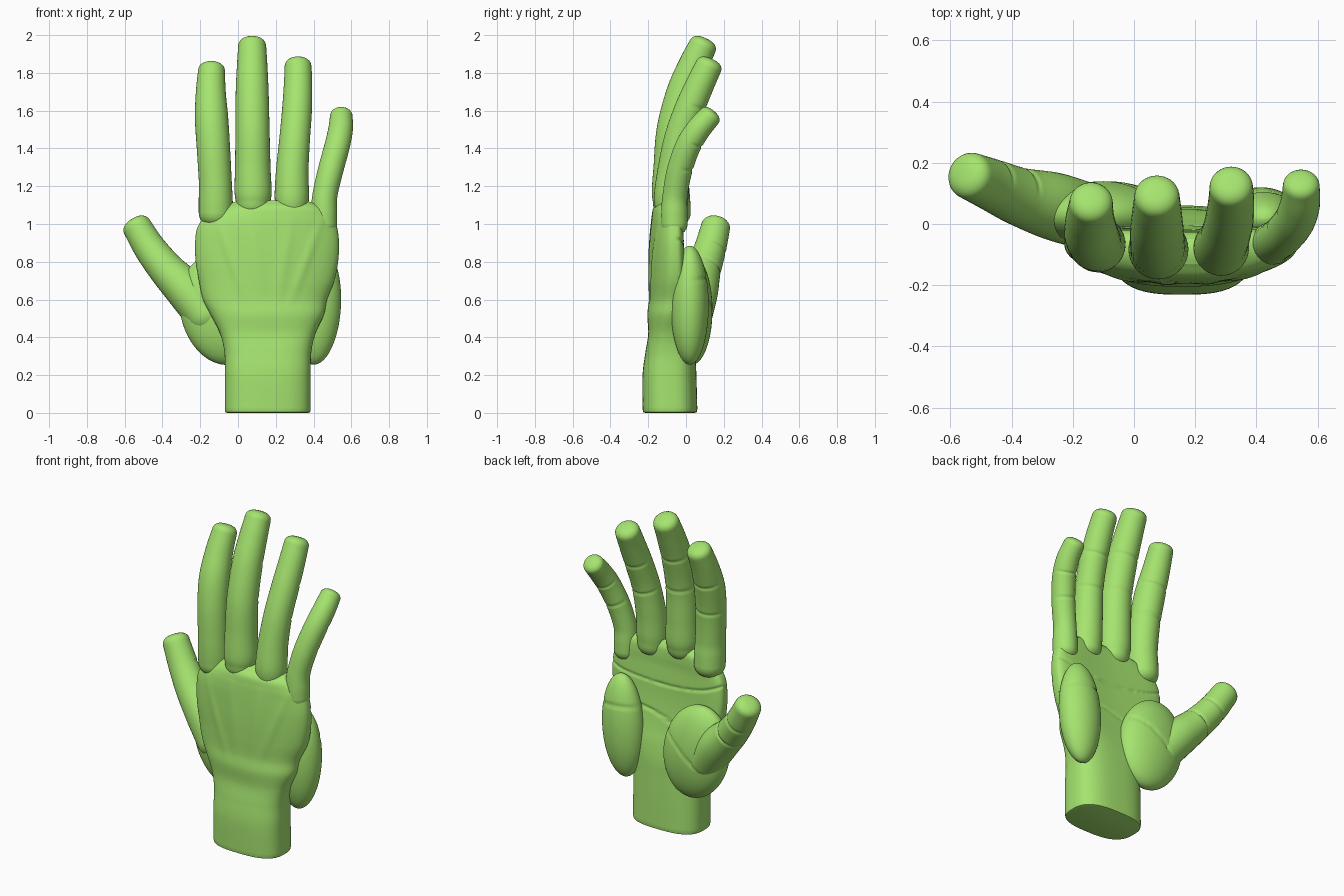
import bpy, bmesh, math
from mathutils import Vector, Matrix

if "Cube" in bpy.data.objects:
    bpy.data.objects.remove(bpy.data.objects["Cube"])

skin = bpy.data.materials.new("green_skin")
skin.diffuse_color = (0.38, 0.78, 0.16, 1)
skin.use_nodes = True
skin.node_tree.nodes["Principled BSDF"].inputs["Base Color"].default_value = skin.diffuse_color


def spline(rows, steps):
    """Catmull-Rom through rows of numbers."""
    P = [Vector(r) for r in rows]
    P = [P[0] * 2 - P[1]] + P + [P[-1] * 2 - P[-2]]
    out, n = [], len(rows) - 1
    for i in range(n):
        a, b, c, d = P[i:i + 4]
        for k in range(steps + (i == n - 1)):
            t = k / steps
            out.append(0.5 * (2 * b + (c - a) * t + (2 * a - 5 * b + 4 * c - d) * t * t
                              + (3 * b - a - 3 * c + d) * t ** 3))
    return out


def finish(name, bm):
    bmesh.ops.recalc_face_normals(bm, faces=bm.faces)
    me = bpy.data.meshes.new(name)
    bm.to_mesh(me)
    bm.free()
    ob = bpy.data.objects.new(name, me)
    bpy.context.collection.objects.link(ob)
    me.materials.append(skin)
    bpy.ops.object.select_all(action='DESELECT')
    bpy.context.view_layer.objects.active = ob
    ob.select_set(True)
    bpy.ops.object.shade_smooth_by_angle(angle=math.radians(60))
    return ob


def loft(rings):
    bm = bmesh.new()
    vs = [[bm.verts.new(p) for p in r] for r in rings]
    n = len(vs[0])
    for a, b in zip(vs, vs[1:]):
        for i in range(n):
            bm.faces.new((a[i], a[(i + 1) % n], b[(i + 1) % n], b[i]))
    bm.faces.new(vs[0][::-1])
    bm.faces.new(vs[-1])
    return bm


# palm lines, as x-z curves pressed into the palm side
LINES = [spline([Vector(p) for p in c], 24) for c in (
    [(0.56, 0.93, 0), (0.42, 0.89, 0), (0.15, 0.87, 0), (-0.08, 0.90, 0), (-0.24, 0.96, 0)],
    [(0.56, 0.70, 0), (0.38, 0.72, 0), (0.20, 0.69, 0), (0.02, 0.62, 0), (-0.14, 0.50, 0)])]


def press_lines(p):
    for line in LINES:
        d = min(math.hypot(p.x - q.x, p.z - q.y) for q in line[::2])
        p.y -= 0.009 * math.exp(-(d / 0.009) ** 2)


# wrist and palm: z, x left, x right, y front, y back, bow of the edges
SECTIONS = [
    (0.02, -0.07, 0.385, -0.23, 0.06, 0), (0.2, -0.07, 0.385, -0.23, 0.055, 0),
    (0.32, -0.072, 0.388, -0.215, 0.05, 0), (0.42, -0.095, 0.41, -0.2, 0.045, 0),
    (0.52, -0.145, 0.455, -0.205, 0.03, 0.02), (0.6, -0.185, 0.472, -0.195, 0.012, 0.03),
    (0.7, -0.207, 0.51, -0.195, -0.005, 0.04), (0.8, -0.224, 0.53, -0.195, -0.015, 0.045),
    (0.9, -0.227, 0.535, -0.192, -0.02, 0.045), (0.98, -0.215, 0.525, -0.188, -0.025, 0.045),
    (1.04, -0.17, 0.505, -0.182, -0.025, 0.04), (1.09, -0.08, 0.45, -0.17, -0.03, 0.03),
    (1.125, 0.0, 0.36, -0.13, -0.05, 0.01)]
KNUCKLES = (-0.12, 0.075, 0.285, 0.45)
N = 160
rows = [tuple(p) + tuple(q) for p, q in zip(spline([r[:3] for r in SECTIONS], 14),
                                            spline([r[3:] for r in SECTIONS], 14))]
rows = [(0.0, -0.055, 0.37, -0.215, 0.045, 0), (0.004, -0.067, 0.382, -0.227, 0.057, 0)] + rows
rings = []
for z, x0, x1, y0, y1, bow in rows:
    ring = []
    for i in range(N):
        a = 2 * math.pi * i / N
        c, s = math.cos(a), math.sin(a)
        cx = math.copysign(abs(c) ** 0.72, c)
        sy = math.copysign(abs(s) ** 0.72, s)
        p = Vector(((x0 + x1) / 2 + cx * (x1 - x0) / 2,
                    (y0 + y1) / 2 + sy * (y1 - y0) / 2 + bow * cx * cx, z))
        if s > 0.05:
            press_lines(p)
        elif s < -0.2 and 0.55 < z < 1.06:
            # tendons fanning from the wrist to each knuckle
            f = min(1, (z - 0.25) / 0.8)
            k = math.sin(math.pi * (z - 0.55) / 0.51)
            for kx in KNUCKLES:
                p.y -= 0.006 * k * math.exp(-((p.x - 0.16 - (kx - 0.16) * f) / 0.025) ** 2)
        ring.append(p)
    rings.append(ring)
finish("palm_and_wrist", loft(rings))


# muscle pads at the thumb and little-finger sides
def pad(name, centre, radii, tilt):
    bm = bmesh.new()
    bmesh.ops.create_uvsphere(bm, u_segments=96, v_segments=72, radius=1)
    m = (Matrix.Translation(centre) @ Matrix.Rotation(math.radians(tilt), 4, 'Y')
         @ Matrix.Diagonal((*radii, 1)))
    bmesh.ops.transform(bm, matrix=m, verts=bm.verts)
    for v in bm.verts:
        if v.co.y > centre[1]:
            press_lines(v.co)
    finish(name, bm)


pad("thumb_pad", (-0.095, 0.03, 0.545), (0.21, 0.11, 0.295), -14)
pad("outer_pad", (0.415, 0.02, 0.57), (0.13, 0.1, 0.315), 3)


# fingers: tubes with blunt domed ends and creases on the palm side
def finger(name, path, creases, sides=36):
    pos = spline([p[:3] for p in path], 18)
    rad = [v.x for v in spline([(p[3], 0, 0) for p in path], 18)]
    last = len(pos) - 1
    tang = [(pos[min(i + 1, last)] - pos[max(i - 1, 0)]).normalized() for i in range(last + 1)]
    length = [0]
    for a, b in zip(pos, pos[1:]):
        length.append(length[-1] + (b - a).length)
    dome = [(math.cos(a) ** 0.7, math.sin(a)) for a in
            [math.radians(d) for d in (15, 30, 45, 60, 72, 82, 88)]]
    stations = [(pos[0] - tang[0] * rad[0] * 0.8 * h, tang[0], rad[0] * w, -1) for w, h in dome[::-1]]
    stations += [(pos[i], tang[i], rad[i], length[i] / length[-1]) for i in range(last + 1)]
    stations += [(pos[-1] + tang[-1] * rad[-1] * 0.6 * h, tang[-1], rad[-1] * w, 2) for w, h in dome]
    rings = []
    for p, t, r, u in stations:
        n = Vector((0, 1, 0))
        n = (n - t * n.dot(t)).normalized()
        b = t.cross(n)
        dip = sum(math.exp(-((u - c) * length[-1] / 0.008) ** 2) for c in creases)
        ring = []
        for i in range(sides):
            a = 2 * math.pi * i / sides
            q = r * (1 - 0.08 * dip * max(0, math.cos(a)) ** 0.5)
            ring.append(p + n * q * math.cos(a) + b * q * math.sin(a))
        rings.append(ring)
    finish(name, loft(rings))


# each path point: x, y, z, radius; the wider root forms the knuckle
finger("index_finger", [(-0.118, -0.065, 1.06, 0.09), (-0.118, -0.068, 1.13, 0.09),
       (-0.12, -0.07, 1.22, 0.087), (-0.13, -0.06, 1.4, 0.088), (-0.14, -0.03, 1.56, 0.088),
       (-0.144, 0.02, 1.7, 0.079), (-0.14, 0.068, 1.812, 0.071)], (0.46, 0.72))
finger("middle_finger", [(0.08, -0.085, 1.11, 0.09), (0.08, -0.083, 1.17, 0.098),
       (0.078, -0.078, 1.3, 0.094), (0.077, -0.065, 1.5, 0.09), (0.075, -0.015, 1.7, 0.087),
       (0.075, 0.045, 1.85, 0.08), (0.075, 0.088, 1.942, 0.074)], (0.46, 0.72))
finger("ring_finger", [(0.285, -0.078, 1.08, 0.085), (0.285, -0.078, 1.15, 0.091),
       (0.287, -0.065, 1.28, 0.086), (0.3, -0.035, 1.45, 0.081), (0.312, 0.015, 1.6, 0.079),
       (0.318, 0.075, 1.74, 0.075), (0.318, 0.12, 1.835, 0.071)], (0.46, 0.72))
finger("little_finger", [(0.455, -0.062, 1.0, 0.07), (0.455, -0.062, 1.06, 0.07),
       (0.46, -0.058, 1.15, 0.066), (0.489, -0.035, 1.28, 0.067), (0.524, 0.01, 1.41, 0.067),
       (0.543, 0.065, 1.5, 0.065), (0.547, 0.125, 1.57, 0.06)], (0.5, 0.74))
finger("thumb", [(-0.17, 0.03, 0.52, 0.11), (-0.27, 0.06, 0.645, 0.11),
       (-0.375, 0.09, 0.755, 0.095), (-0.465, 0.128, 0.87, 0.085),
       (-0.535, 0.157, 0.985, 0.077)], (0.54, 0.77))
